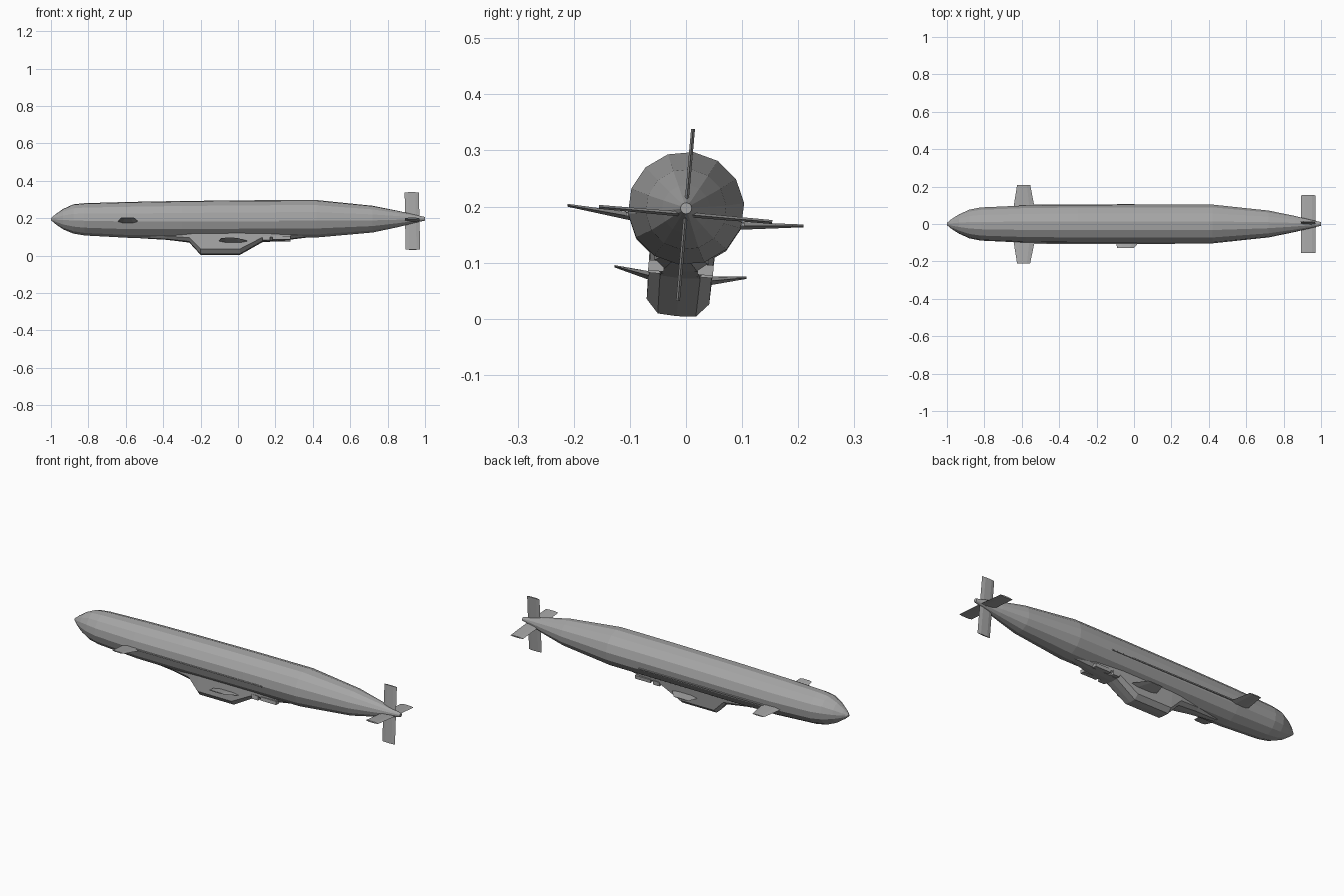
import bpy, bmesh, math
from mathutils import Matrix, Vector

if "Cube" in bpy.data.objects:
    bpy.data.objects.remove(bpy.data.objects["Cube"])

grey = bpy.data.materials.new("hull grey")
grey.diffuse_color = (0.38, 0.38, 0.38, 1)
grey.use_nodes = True
grey.node_tree.nodes["Principled BSDF"].inputs["Base Color"].default_value = grey.diffuse_color

# The whole vessel is rolled slightly about its long axis
AXIS_Z = 0.195
ROLL = (Matrix.Translation((0, 0, AXIS_Z)) @ Matrix.Rotation(math.radians(-5), 4, 'X')
        @ Matrix.Translation((0, 0, -AXIS_Z)))


def loft(name, rings):
    """Skin a row of equal-length point rings and cap both ends."""
    bm = bmesh.new()
    loops = [[bm.verts.new(ROLL @ Vector(p)) for p in ring] for ring in rings]
    n = len(loops[0])
    for a, b in zip(loops, loops[1:]):
        for i in range(n):
            j = (i + 1) % n
            bm.faces.new((a[i], a[j], b[j], b[i]))
    bm.faces.new(loops[0][::-1])
    bm.faces.new(loops[-1])
    bmesh.ops.recalc_face_normals(bm, faces=bm.faces)
    mesh = bpy.data.meshes.new(name)
    bm.to_mesh(mesh)
    bm.free()
    mesh.materials.append(grey)
    ob = bpy.data.objects.new(name, mesh)
    bpy.context.collection.objects.link(ob)
    return ob


def box(name, x0, x1, y0, y1, z0, z1):
    loft(name, [[(x, y0, z0), (x, y1, z0), (x, y1, z1), (x, y0, z1)] for x in (x0, x1)])


def fin(name, side, root, tip):
    """Side fin; root and tip are (front x, rear x, y, z, thickness)."""
    rings = []
    for x0, x1, y, z, t in (root, tip):
        c = x1 - x0
        rings.append([(x0, side * y, z), (x0 + c * .25, side * y, z + t / 2),
                      (x0 + c * .75, side * y, z + t / 2), (x1, side * y, z),
                      (x0 + c * .75, side * y, z - t / 2), (x0 + c * .25, side * y, z - t / 2)])
    loft(name, rings)


# Hull: 14-sided body of (x, centre z, half width, half height)
stations = [(-1, .195, .006, .006), (-.975, .195, .027, .027), (-.935, .195, .052, .055),
            (-.88, .196, .077, .079), (-.82, .194, .089, .087), (-.58, .191, .100, .097),
            (-.3, .193, .103, .100), (.1, .196, .104, .101), (.42, .197, .104, .101),
            (.72, .195, .072, .072), (.86, .196, .043, .043), (.98, .197, .014, .014),
            (1, .197, .010, .010)]
loft("hull", [[(x, w * math.sin(2 * math.pi * (i + .1) / 14), z + h * math.cos(2 * math.pi * (i + .1) / 14))
               for i in range(14)] for x, z, w, h in stations])

# Gondola: (x, bottom z, bottom half width, side half width)
gondola = [(-.52, .094, .012, .022), (-.38, .086, .024, .040), (-.26, .072, .035, .054),
           (-.2, .006, .034, .056), (.01, .006, .034, .056), (.13, .074, .036, .056),
           (.27, .086, .030, .048), (.4, .102, .015, .025)]
rings = []
for x, b, w, s in gondola:
    top = .135
    shoulder = b + min(.024, (top - b) * .3)
    rings.append([(x, 0, b - .002), (x, w, b), (x, s, shoulder), (x, s + .003, top),
                  (x, -s - .003, top), (x, -s, shoulder), (x, -w, b)])
loft("gondola", rings)

for side, label in ((-1, "right"), (1, "left")):
    # Bow planes and small gondola wings
    fin("bow_plane_" + label, side, (-.645, -.53, .085, .173, .015), (-.625, -.555, .211, .184, .005))
    fin("gondola_wing_" + label, side, (-.105, .06, .05, .071, .016), (-.09, .0, .118, .083, .004))
    # Side rail along the hull
    y = sorted((side * .098, side * .106))
    box("side_rail_" + label, -.58, .22, *y, .174, .180)
    # Pads behind the gondola
    y = sorted((side * .03, side * .058))
    box("rear_pad_" + label, .13, .17, *y, .077, .100)
    box("rear_long_pad_" + label, .185, .28, *y, .081, .100)
    # Tail planes
    fin("tail_plane_" + label, side, (.893, .972, 0, .186, .009), (.893, .970, .155, .186, .007))

# Tail rudder, upper and lower blades in one piece
rudder = []
for z, x0, x1 in ((.031, .896, .974), (.339, .891, .967)):
    c = x1 - x0
    rudder.append([(x0, 0, z), (x0 + c * .25, .0035, z), (x0 + c * .75, .0035, z), (x1, 0, z),
                   (x0 + c * .75, -.0035, z), (x0 + c * .25, -.0035, z)])
loft("tail_rudder", rudder)
